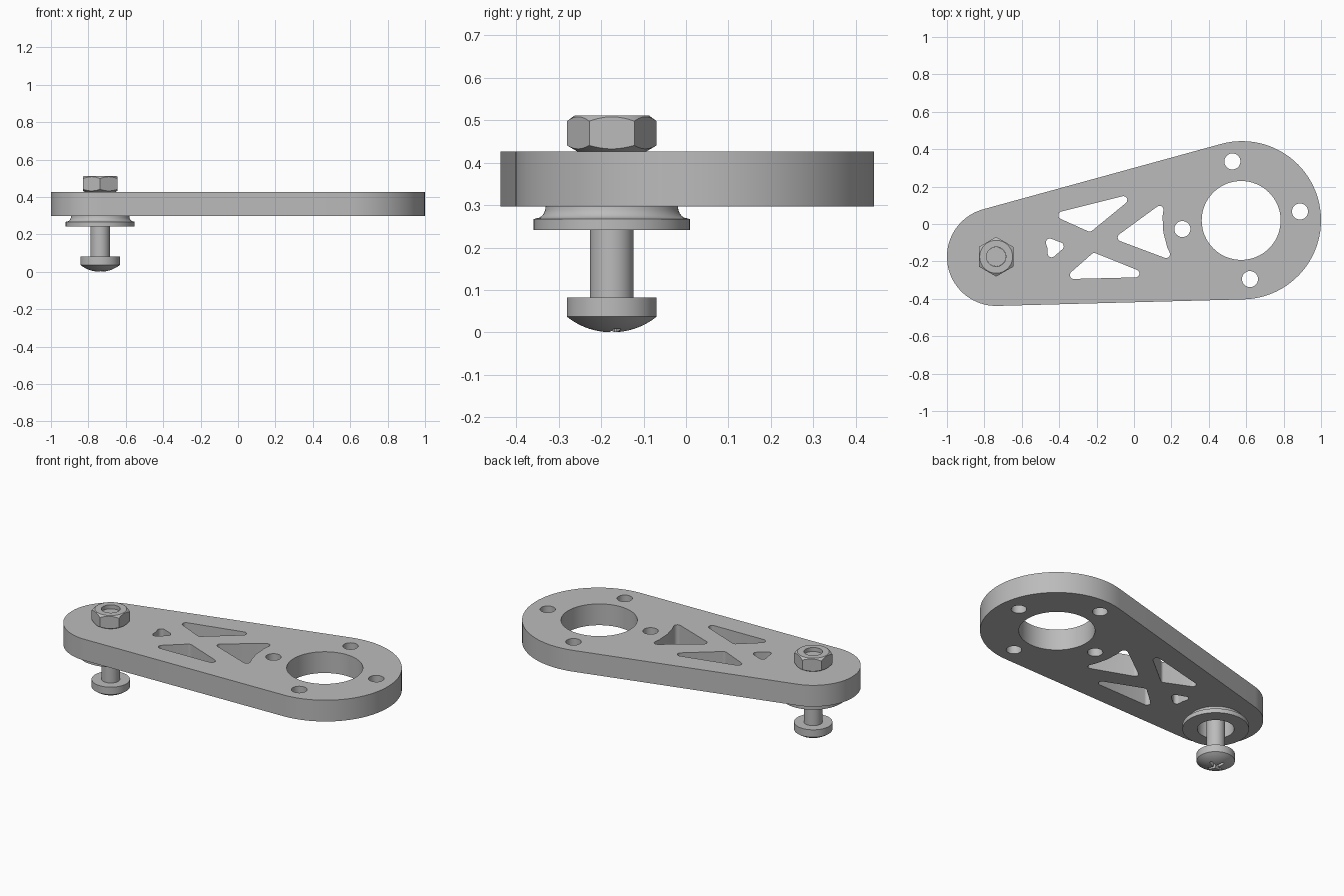
import bpy, bmesh
from math import sin, cos, pi, radians, acos, atan2, sqrt
from mathutils import Vector

if "Cube" in bpy.data.objects:
    bpy.data.objects.remove(bpy.data.objects["Cube"])

steel = bpy.data.materials.new("grey_metal")
steel.use_nodes = True
GREY = (0.5, 0.5, 0.5, 1)
steel.diffuse_color = GREY
steel.node_tree.nodes["Principled BSDF"].inputs["Base Color"].default_value = GREY

PIVOT, HUB = Vector((-0.737, -0.175)), Vector((0.577, 0.02))
R_PIVOT, R_HUB = 0.263, 0.423
Z_LOW, Z_TOP = 0.297, 0.427


def arc(c, r, a0, a1, n):
    return [c + r * Vector((cos(a0 + (a1 - a0) * i / n), sin(a0 + (a1 - a0) * i / n)))
            for i in range(n + 1)]


def circle(c, r, n=48):
    return arc(Vector(c), r, 0, 2 * pi, n)[:-1]


def rounded(corners, r=0.021):
    """Fillet every sharp corner of a polygon, keeping gentle arc points."""
    out = []
    for i, p in enumerate(corners):
        u = (corners[i - 1] - p).normalized()
        v = (corners[(i + 1) % len(corners)] - p).normalized()
        half = u.angle(v) / 2
        if half > 1.2:
            out.append(p)
            continue
        centre = p + (u + v).normalized() * r / sin(half)
        start = p + u * r / (sin(half) / cos(half)) - centre
        end = p + v * r / (sin(half) / cos(half)) - centre
        a0 = atan2(start.y, start.x)
        sweep = (atan2(end.y, end.x) - a0 + pi) % (2 * pi) - pi
        out += arc(centre, r, a0, a0 + sweep, 8)
    return out


def finish(bm, name):
    bmesh.ops.remove_doubles(bm, verts=bm.verts, dist=1e-6)
    bmesh.ops.recalc_face_normals(bm, faces=bm.faces)
    mesh = bpy.data.meshes.new(name)
    bm.to_mesh(mesh)
    bm.free()
    mesh.materials.append(steel)
    obj = bpy.data.objects.new(name, mesh)
    bpy.context.collection.objects.link(obj)
    return obj


def prisms(name, outlines):
    """One mesh of straight prisms, each given as (outline, z0, z1)."""
    bm = bmesh.new()
    for pts, z0, z1 in outlines:
        face = bm.faces.new([bm.verts.new((p[0], p[1], z0)) for p in pts])
        top = bmesh.ops.extrude_face_region(bm, geom=[face], use_keep_orig=True)
        moved = [v for v in top["geom"] if isinstance(v, bmesh.types.BMVert)]
        bmesh.ops.translate(bm, verts=moved, vec=(0, 0, z1 - z0))
    return finish(bm, name)


def lathe(name, profile, closed=False, n=64):
    """Turn an (r, z) profile about the pivot axis."""
    bm = bmesh.new()
    rings = [[bm.verts.new((PIVOT.x + r * cos(2 * pi * k / n),
                            PIVOT.y + r * sin(2 * pi * k / n), z)) for k in range(n)]
             for r, z in profile]
    pairs = list(zip(rings, rings[1:])) + ([(rings[-1], rings[0])] if closed else [])
    for a, b in pairs:
        for k in range(n):
            m = (k + 1) % n
            bm.faces.new((a[k], a[m], b[m], b[k]))
    return finish(bm, name)


def boolean(obj, cutter, operation):
    cutter.hide_render = True
    mod = obj.modifiers.new("cut", "BOOLEAN")
    mod.object, mod.operation, mod.solver = cutter, operation, "EXACT"
    bpy.context.view_layer.update()
    result = bpy.data.meshes.new_from_object(
        obj.evaluated_get(bpy.context.evaluated_depsgraph_get()))
    obj.modifiers.clear()
    obj.data = result
    bpy.data.objects.remove(cutter)


# Arm plate: two circles joined by their common tangents
axis = HUB - PIVOT
lean = atan2(axis.y, axis.x)
spread = acos((R_PIVOT - R_HUB) / axis.length)
outline = (arc(HUB, R_HUB, lean - spread, lean + spread, 48)
           + arc(PIVOT, R_PIVOT, lean + spread, lean + 2 * pi - spread, 40))
plate = prisms("arm_plate", [(outline, Z_LOW, Z_TOP)])

# Lightening pockets between the struts
pockets = [
    [Vector(p) for p in ((-0.448, 0.052), (0.029, 0.171), (-0.234, -0.044))],
    [Vector(p) for p in ((-0.379, -0.295), (0.11, -0.283), (-0.216, -0.152))],
    [Vector((-0.11, -0.078))] + arc(HUB, 0.425, radians(166), radians(211), 4),
    [Vector((-0.356, -0.112))] + arc(PIVOT, 0.278, radians(23.6), radians(-5.5), 2),
]
holes = [(rounded(p), 0.2, 0.5) for p in pockets]

# Hub opening, four screw holes around it, blind bearing bore
holes.append((circle((0.573, 0.019), 0.211, 64), 0.2, 0.5))
for k in range(4):
    a = radians(8.5 + 90 * k)
    holes.append((circle((0.573 + 0.318 * cos(a), 0.02 + 0.318 * sin(a)), 0.043, 32), 0.2, 0.5))
BORE = 0.102
holes.append((circle(PIVOT, BORE, 64), 0.2, 0.4))
boolean(plate, prisms("plate_cutter", holes), "DIFFERENCE")

# Flanged bearing under the plate
fillet = [(0.178 - 0.022 * sin(t * pi / 10), Z_LOW - 0.028 * cos(t * pi / 10))
          for t in range(6)]
flange = lathe("bearing_flange", [(BORE, 0.241), (0.184, 0.241), (0.184, 0.267)]
               + fillet + [(BORE, Z_LOW)], closed=True)

# Bolt with domed head and cross recess
HEAD, DOME = 0.106, 0.037
R_DOME = (HEAD ** 2 + DOME ** 2) / (2 * DOME)
dome = [(HEAD * i / 8, R_DOME - sqrt(R_DOME ** 2 - (HEAD * i / 8) ** 2)) for i in range(9)]
bolt = lathe("bolt", dome + [(HEAD, 0.082), (0.0515, 0.082), (0.0515, 0.487), (0, 0.487)])
cross = []
for k in range(4):
    a = radians(15 + 90 * k)
    ax, ay = Vector((cos(a), sin(a))), Vector((-sin(a), cos(a)))
    cross += [PIVOT + ax * 0.05 - ay * 0.009, PIVOT + ax * 0.05 + ay * 0.009,
              PIVOT + ax * 0.009 + ay * 0.009]
boolean(bolt, prisms("recess_cutter", [(cross, -0.05, 0.035)]), "DIFFERENCE")

# Hex nut: prism trimmed by a chamfered, bored ring
hexagon = [PIVOT + 0.106 * Vector((sin(k * pi / 3), cos(k * pi / 3))) for k in range(6)]
nut = prisms("hex_nut", [(hexagon, 0.4, 0.53)])
ring = lathe("nut_trim", [(0.052, Z_TOP), (0.082, Z_TOP), (0.132, 0.456), (0.132, 0.479),
                          (0.088, 0.511), (0.052, 0.511)], closed=True)
boolean(nut, ring, "INTERSECT")

# Smooth curved walls, keep machined edges crisp
for obj in (plate, flange, bolt, nut):
    bpy.ops.object.select_all(action="DESELECT")
    obj.select_set(True)
    bpy.context.view_layer.objects.active = obj
    bpy.ops.object.shade_smooth_by_angle(angle=radians(25))
